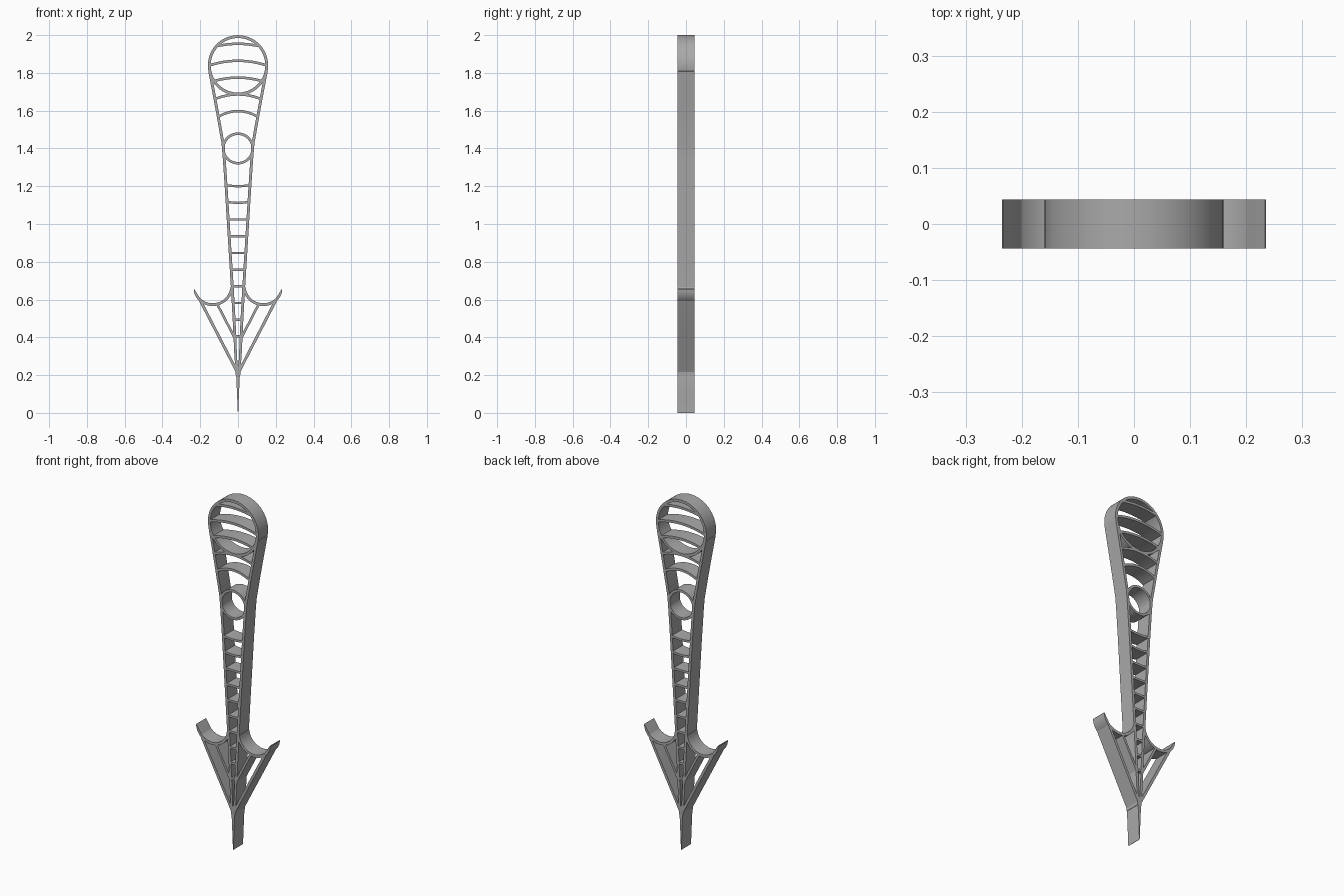
import bpy, bmesh, math
from mathutils import Vector

cube = bpy.data.objects.get("Cube")
if cube:
    bpy.data.objects.remove(cube, do_unlink=True)

DEPTH = 0.044
BAR = 0.015

grey = bpy.data.materials.new("mid_grey")
grey.use_nodes = True
colour = (0.4, 0.4, 0.4, 1)
grey.diffuse_color = colour
grey.node_tree.nodes["Principled BSDF"].inputs["Base Color"].default_value = colour


def strip(name, points, widths=BAR, closed=False):
    """Flat bar following a path in the XZ plane, extruded through the depth."""
    pts = [Vector(p) for p in points]
    n = len(pts)
    if not isinstance(widths, (list, tuple)):
        widths = [widths] * n
    bm = bmesh.new()
    rings = []
    for i, p in enumerate(pts):
        before = pts[i - 1] if (closed or i) else p
        after = pts[(i + 1) % n] if (closed or i < n - 1) else p
        tangent = (after - before).normalized()
        side = Vector((-tangent.y, tangent.x)) * widths[i] / 2
        a, b = p + side, p - side
        rings.append([bm.verts.new((q.x, y, q.y)) for q, y in
                      ((a, -DEPTH), (b, -DEPTH), (b, DEPTH), (a, DEPTH))])
    for i in range(n if closed else n - 1):
        r, s = rings[i], rings[(i + 1) % n]
        for k in range(4):
            j = (k + 1) % 4
            bm.faces.new((r[k], r[j], s[j], s[k]))
    if not closed:
        bm.faces.new(rings[0])
        bm.faces.new(rings[-1][::-1])
    bmesh.ops.recalc_face_normals(bm, faces=bm.faces)
    mesh = bpy.data.meshes.new(name)
    bm.to_mesh(mesh)
    bm.free()
    mesh.materials.append(grey)
    obj = bpy.data.objects.new(name, mesh)
    bpy.context.collection.objects.link(obj)
    bpy.ops.object.select_all(action='DESELECT')
    obj.select_set(True)
    bpy.context.view_layer.objects.active = obj
    bpy.ops.object.shade_smooth_by_angle(angle=math.radians(30))
    return obj


def arc(cx, cz, radius, start, end, steps):
    angles = [math.radians(start + (end - start) * i / steps) for i in range(steps + 1)]
    return [(cx + radius * math.cos(a), cz + radius * math.sin(a)) for a in angles]


def bow(half, z, rise, steps=12):
    """Shallow arch between two ends at +-half, with its crown at z."""
    ts = [-1 + 2 * i / steps for i in range(steps + 1)]
    return [(half * t, z - rise * t * t) for t in ts]


# Rings in the head and neck
strip("head_ring", arc(0, 1.84, 0.152, 0, 360, 64)[:-1], closed=True)
strip("neck_ring", arc(0, 1.4, 0.078, 0, 360, 48)[:-1], BAR * 0.9, closed=True)

# Arched ribs across the head
for i, (half, z, rise) in enumerate([(0.108, 1.954, 0.012), (0.15, 1.864, 0.024),
                                     (0.138, 1.775, 0.022), (0.122, 1.686, 0.024),
                                     (0.104, 1.598, 0.03)]):
    strip(f"head_rib_{i + 1}", bow(half, z, rise), BAR * 0.9)

# Evenly spaced rungs down the shaft
for i in range(10):
    z = 1.2 - i * 0.0883
    half = 0.026 + (z - 0.66) * 0.07 if z > 0.64 else 0.008 + (z - 0.22) * 0.045
    strip(f"shaft_rung_{i + 1}", bow(half, z, -0.006 if i < 2 else 0, 6), 0.012)

# Mirrored rails, barbs and braces
for label, s in (("left", 1), ("right", -1)):
    def mirrored(points):
        return [(s * x, z) for x, z in points]

    strip(f"{label}_head_rail", mirrored([(0.15, 1.81), (0.114, 1.62), (0.08, 1.43),
                                          (0.074, 1.36)]))
    strip(f"{label}_shaft_rail", mirrored([(0.078, 1.42), (0.063, 1.2), (0.03, 0.66),
                                           (0.021, 0.5), (0.013, 0.32), (0.006, 0.2)]),
          [BAR, BAR, BAR, BAR, 0.014, 0.012])
    barb = arc(0.134, 0.675, 0.102, 186, 346, 24)
    widths = [BAR] * 19 + [0.014, 0.013, 0.011, 0.009, 0.006, 0.002]
    strip(f"{label}_barb_curve", mirrored(barb), widths)
    strip(f"{label}_barb_edge", mirrored([(0.234, 0.657), (0.193, 0.582), (0.1, 0.402),
                                          (0.004, 0.216)]),
          [0.002, BAR, BAR, BAR])
    strip(f"{label}_barb_brace", mirrored([(0.108, 0.572), (0.014, 0.39)]), 0.013)

# Tapering spike at the bottom
strip("spike", [(0, 0.25), (0, 0.215), (0, 0.12), (0, 0)], [0.012, 0.021, 0.012, 0.002])
